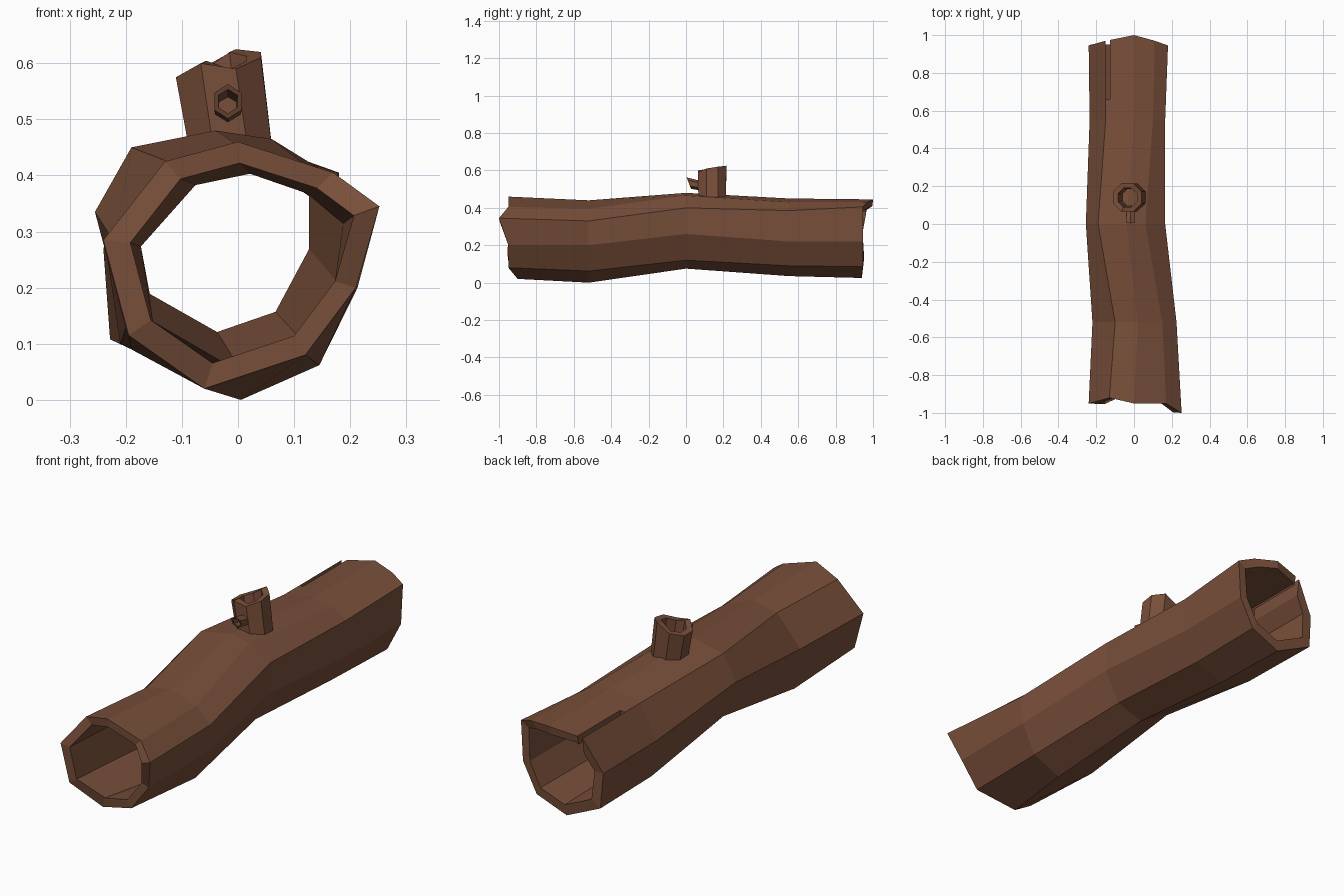
import bpy, bmesh, math
from mathutils import Vector

if "Cube" in bpy.data.objects:
    bpy.data.objects.remove(bpy.data.objects["Cube"])

bark = bpy.data.materials.new("brown bark")
bark.diffuse_color = (0.19, 0.078, 0.042, 1)
bark.use_nodes = True
bark.node_tree.nodes["Principled BSDF"].inputs["Base Color"].default_value = bark.diffuse_color


def hollow_tube(name, rings, inner_scale):
    """Skin outer rings front to back, then shrunken inner rings back again."""
    bm = bmesh.new()
    loops = []
    inner = []
    for ring, s in zip(rings, inner_scale):
        c = sum(ring, Vector()) / len(ring)
        loops.append([bm.verts.new(p) for p in ring])
        # shrink only across the ring so ragged ends stay ragged
        nrm = Vector()
        for i, p in enumerate(ring):
            nrm += (p - c).cross(ring[(i + 1) % len(ring)] - c)
        nrm.normalize()
        pts = []
        for p in ring:
            d = p - c
            along = nrm * d.dot(nrm)
            pts.append(bm.verts.new(c + along + (d - along) * s))
        inner.append(pts)
    loops += inner[::-1]
    n = len(rings[0])
    for a, b in zip(loops, loops[1:] + loops[:1]):
        for i in range(n):
            j = (i + 1) % n
            bm.faces.new((a[i], a[j], b[j], b[i]))
    bmesh.ops.recalc_face_normals(bm, faces=bm.faces)
    me = bpy.data.meshes.new(name)
    bm.to_mesh(me)
    bm.free()
    me.materials.append(bark)
    ob = bpy.data.objects.new(name, me)
    bpy.context.collection.objects.link(ob)
    return ob


def ring(ys, xz):
    ys = ys if isinstance(ys, list) else [ys] * len(xz)
    return [Vector((x, y, z)) for y, (x, z) in zip(ys, xz)]


# Log: nine-sided sections, clockwise from the top, with ragged ends
log = hollow_tube("hollow_log", [
    ring([-.95, -.95, -1, -.95, -.95, -.9, -.95, -.95, -.92],
         [(0, .46), (.17, .405), (.252, .345), (.21, .2), (.12, .08),
          (-.06, .02), (-.195, .115), (-.24, .285), (-.13, .425)]),
    ring(-.52,
         [(.02, .44), (.15, .395), (.225, .33), (.213, .2), (.145, .062),
          (.005, 0), (-.19, .09), (-.22, .28), (-.1, .415)]),
    ring(0,
         [(-.04, .48), (.06, .465), (.165, .40), (.165, .26), (.09, .12),
          (-.04, .075), (-.19, .16), (-.255, .335), (-.19, .45)]),
    ring(.55,
         [(0, .45), (.1, .43), (.165, .385), (.165, .22), (.09, .09),
          (-.05, .035), (-.21, .10), (-.235, .27), (-.15, .42)]),
    ring([1, .97, .945, .945, .945, .94, .95, .945, .97],
         [(0, .445), (.11, .43), (.18, .405), (.17, .22), (.1, .085),
          (-.05, .025), (-.228, .108), (-.24, .27), (-.15, .42)]),
], [.81, .81, .8, .8, .8])

# Crack in the upper left wall at the back end
bpy.ops.mesh.primitive_cube_add(size=1, location=(-.139, .91, .45))
cutter = bpy.context.object
cutter.name = "crack_cutter"
cutter.scale = (.023, .5, .3)
cutter.hide_render = True
mod = log.modifiers.new("crack", 'BOOLEAN')
mod.operation = 'DIFFERENCE'
mod.solver = 'EXACT'
mod.object = cutter
bpy.context.view_layer.objects.active = log
bpy.ops.object.modifier_apply(modifier=mod.name)
bpy.data.objects.remove(cutter)


# Branch stub: leaning eight-sided pipe with a broken rim
def stub_ring(cx, cy, r, zs):
    return [Vector((cx + r * math.cos(math.tau * (i + .5) / 8),
                    cy + r * math.sin(math.tau * (i + .5) / 8), z))
            for i, z in enumerate(zs)]


hollow_tube("branch_stub", [
    stub_ring(-.012, .14, .08, [.44] * 8),
    stub_ring(-.035, .14, .082, [.62, .625, .59, .575, .575, .6, .59, .61]),
], [.6, .66])


# Twig: small six-sided pipe pointing forward
def twig_ring(y, z, r):
    return [Vector((-.018 + r * math.cos(math.tau * (i + .5) / 6),
                    y + .012 * math.sin(math.tau * (i + .5) / 6) * -1,
                    z + r * 1.1 * math.sin(math.tau * (i + .5) / 6))) for i in range(6)]


hollow_tube("twig", [twig_ring(.015, .532, .028), twig_ring(.085, .518, .025)], [.7, .7])
